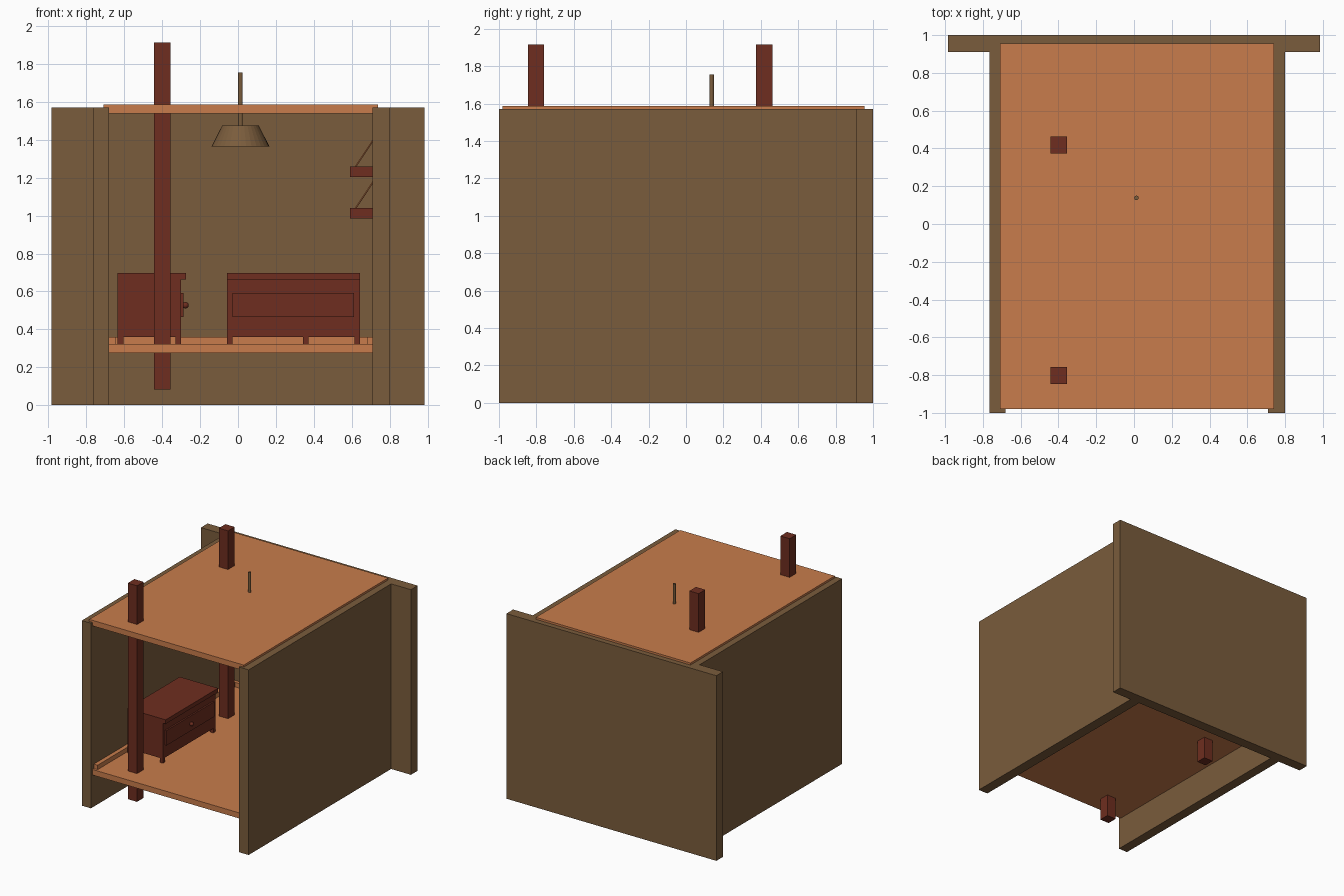
import bpy, bmesh, math
from mathutils import Vector, Matrix

if "Cube" in bpy.data.objects:
    bpy.data.objects.remove(bpy.data.objects["Cube"])


def material(name, rgb):
    m = bpy.data.materials.new(name)
    m.diffuse_color = (*rgb, 1)
    m.use_nodes = True
    m.node_tree.nodes["Principled BSDF"].inputs["Base Color"].default_value = m.diffuse_color
    return m


WALL = material("wall_brown", (0.195, 0.107, 0.045))
WOOD = material("light_wood", (0.578, 0.202, 0.072))
RED = material("red_wood", (0.156, 0.027, 0.014))


def finish(name, bm, mat):
    me = bpy.data.meshes.new(name)
    bm.to_mesh(me)
    bm.free()
    ob = bpy.data.objects.new(name, me)
    me.materials.append(mat)
    bpy.context.collection.objects.link(ob)
    return ob


def box(name, x, y, z, mat, matrix=None):
    bm = bmesh.new()
    size = [b - a for a, b in (x, y, z)]
    mid = [(a + b) / 2 for a, b in (x, y, z)]
    bmesh.ops.create_cube(bm, size=1, matrix=Matrix.Translation(mid) @ Matrix.Diagonal((*size, 1)))
    if matrix:
        bm.transform(matrix)
    return finish(name, bm, mat)


def rod(name, a, b, r1, r2, mat, sides=32):
    a, b = Vector(a), Vector(b)
    d = b - a
    bm = bmesh.new()
    m = Matrix.Translation((a + b) / 2) @ d.to_track_quat('Z', 'Y').to_matrix().to_4x4()
    bmesh.ops.create_cone(bm, cap_ends=True, segments=sides, radius1=r1, radius2=r2,
                          depth=d.length, matrix=m)
    return finish(name, bm, mat)


# walls
box("back_wall", (-0.985, 0.985), (0.91, 1), (0, 1.57), WALL)
box("left_wall", (-0.765, -0.68), (-1, 0.91), (0, 1.57), WALL)
box("right_wall", (0.71, 0.80), (-1, 0.91), (0, 1.57), WALL)

# floor and ceiling
for name, z in (("floor", (0.275, 0.322)), ("ceiling", (1.54, 1.587))):
    box(name, (-0.71, 0.74), (-0.98, 0.955), z, WOOD)

# skirting boards
box("left_skirting", (-0.68, -0.645), (-0.96, 0.91), (0.322, 0.36), WOOD)
box("right_skirting", (0.68, 0.71), (-0.96, 0.91), (0.322, 0.36), WOOD)
box("back_skirting", (-0.645, 0.68), (0.88, 0.91), (0.322, 0.36), WOOD)

# posts running through floor and ceiling
for name, y in (("front_post", -0.802), ("back_post", 0.418)):
    box(name, (-0.442, -0.355), (y - 0.044, y + 0.044), (0.083, 1.915), RED)

# hanging lamp
rod("lamp_rod", (0.013, 0.138, 1.47), (0.013, 0.138, 1.755), 0.012, 0.012, WALL, 16)
rod("lamp_shade", (0.013, 0.138, 1.365), (0.013, 0.138, 1.475), 0.153, 0.097, WALL)


# cabinet, built facing -y with its front at y = 0, then placed
def cabinet(name, m, knob, extra=None):
    w, d = 0.352, 0.335
    box(name + "_body", (-w, w), (0, d), (0.36, 0.697), RED, m)
    box(name + "_top_lip", (-w, w), (-0.025, 0), (0.662, 0.697), RED, m)
    box(name + "_drawer_front", (-w + 0.03, w - 0.033), (-0.013, 0), (0.465, 0.592), RED, m)
    for i, x in enumerate((-w, w - 0.03)):
        for j, y in enumerate((0, d - 0.03)):
            box(f"{name}_leg_{i}{j}", (x, x + 0.03), (y, y + 0.03), (0.322, 0.36), RED, m)
    if knob:
        bm = bmesh.new()
        bmesh.ops.create_uvsphere(bm, u_segments=16, v_segments=10, radius=0.017,
                                  matrix=m @ Matrix.Translation((0, -0.023, 0.527)))
        for f in bm.faces:
            f.smooth = True
        finish(name + "_knob", bm, RED)


cabinet("side_cabinet", Matrix.Translation((-0.30, -0.225, 0)) @ Matrix.Rotation(math.pi / 2, 4, 'Z'), True)
cabinet("back_cabinet", Matrix.Translation((0.293, 0.545, 0)), False)
box("back_cabinet_middle_leg", (0.342, 0.372), (0.545, 0.575), (0.322, 0.36), RED)
box("back_cabinet_side_panel", (0.342, 0.645), (0.542, 0.56), (0.36, 0.662), RED)

# wall shelves with slanted stays
for name, z in (("lower_shelf", 0.985), ("upper_shelf", 1.205)):
    box(name, (0.59, 0.712), (-0.1, 0.6), (z, z + 0.055), RED)
    for i, y in enumerate((-0.05, 0.55)):
        rod(f"{name}_stay_{i}", (0.618, y, z + 0.05), (0.715, y, z + 0.197), 0.004, 0.004, WOOD, 8)
